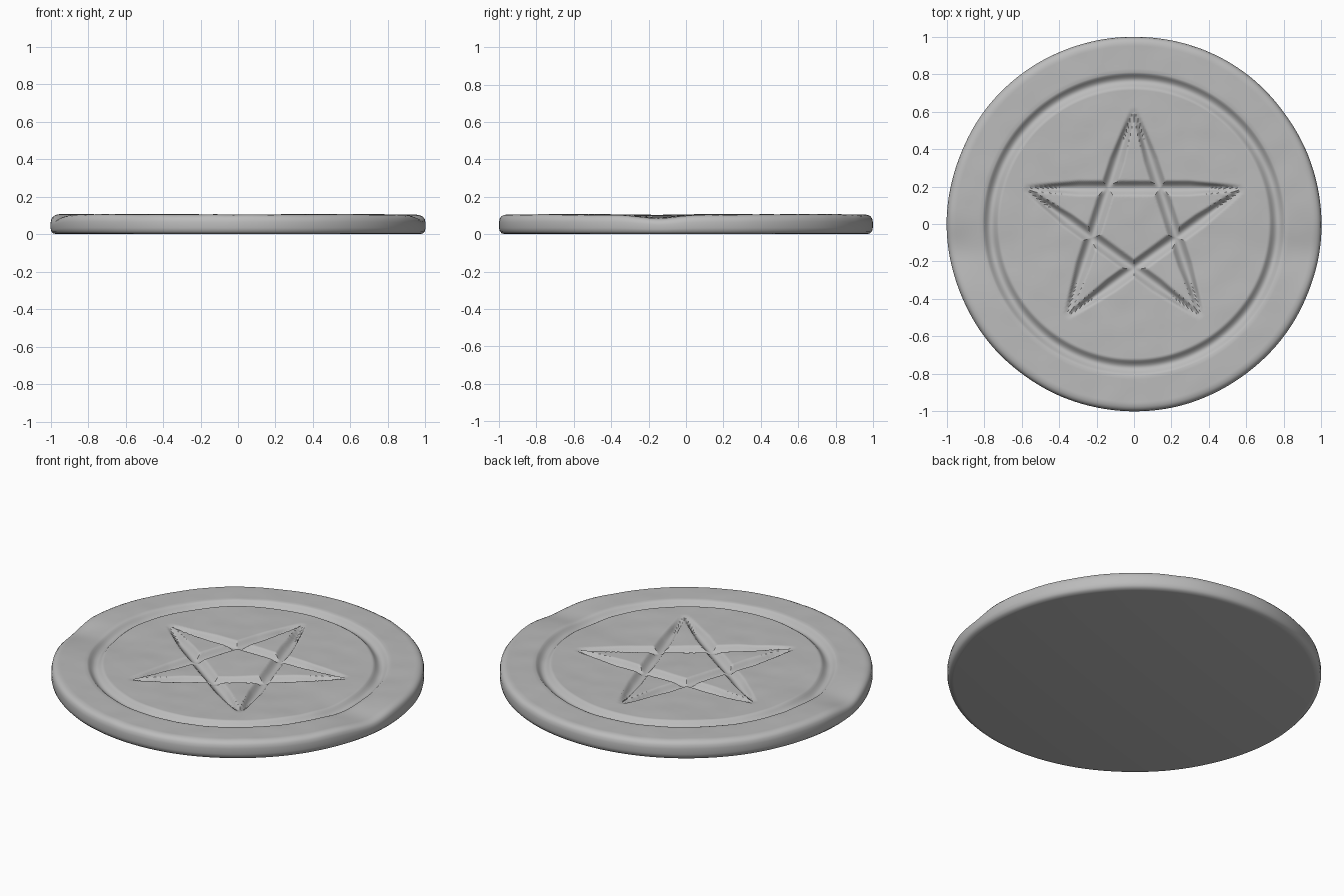
import bpy, bmesh, math
from mathutils import Vector, noise

cube = bpy.data.objects.get("Cube")
if cube:
    bpy.data.objects.remove(cube)

SEGMENTS = 320
THICK = 0.105
STAR_R = 0.62

clay = bpy.data.materials.new("grey clay")
clay.use_nodes = True
grey = (0.5, 0.5, 0.5, 1)
clay.diffuse_color = grey
clay.node_tree.nodes["Principled BSDF"].inputs["Base Color"].default_value = grey

# Five strokes joining every second point of the star
tips = [Vector((STAR_R * math.cos(a), STAR_R * math.sin(a)))
        for a in (math.pi / 2 + i * math.tau / 5 for i in range(5))]
strokes = [(tips[i], tips[(i + 2) % 5]) for i in range(5)]


def groove(distance, half_width):
    """Rounded channel section: 1 in the middle, 0 at the edge."""
    t = min(1, abs(distance) / half_width)
    return (1 - t * t) ** 1.5


def star_cut(p):
    cut = 0
    for a, b in strokes:
        along = (b - a).normalized()
        s = (p - a).dot(along) / (b - a).length
        if 0 < s < 1:
            # Each stroke narrows to a point at both ends
            width = 0.042 * min(1, 0.25 + 3 * min(s, 1 - s))
            depth = min(1, 8 * min(s, 1 - s))
            off = along.x * (p.y - a.y) - along.y * (p.x - a.x)
            cut = max(cut, depth * groove(off, width))
    return cut


def surface(x, y):
    """Height of the hand-pressed top face."""
    r = math.hypot(x, y)
    z = THICK + 0.005 * noise.noise((2.2 * x, 2.2 * y, 1))
    z += 0.0025 * noise.noise((8 * x, 8 * y, 4))
    # Worn sag on both sides of the rim
    z -= math.exp(-((y + 0.15) / 0.13) ** 2) * (0.004 + 0.018 * max(0, abs(x) - 0.6) / 0.4)
    z -= 0.028 * groove(r - 0.765, 0.042)
    z -= 0.032 * star_cut(Vector((x, y)))
    return z


# Section of the disc as (radius, share of the height), base to top
section = [(0.965, 0), (0.985, 0.04), (0.996, 0.15), (1, 0.32), (1, 0.62),
           (0.996, 0.8), (0.987, 0.91), (0.975, 0.97), (0.96, 1)]
r = 0.95
while r > 0.01:
    section.append((r, 1))
    r -= 0.008 if r < 0.82 else 0.02

bm = bmesh.new()
rings = []
for radius, share in section:
    ring = []
    for i in range(SEGMENTS):
        a = math.tau * i / SEGMENTS
        c, s = math.cos(a), math.sin(a)
        wobble = 1 + 0.004 * (noise.noise((2.5 * c, 2.5 * s, 7)) - 0.3)
        x, y = radius * wobble * c, radius * wobble * s
        ring.append(bm.verts.new((x, y, share * surface(x, y))))
    rings.append(ring)
for low, high in zip(rings, rings[1:]):
    for i in range(SEGMENTS):
        j = (i + 1) % SEGMENTS
        bm.faces.new((low[i], low[j], high[j], high[i]))

# Close the flat base and the middle of the top
bm.faces.new(list(reversed(rings[0])))
centre = bm.verts.new((0, 0, surface(0, 0)))
for i in range(SEGMENTS):
    bm.faces.new((rings[-1][i], rings[-1][(i + 1) % SEGMENTS], centre))

mesh = bpy.data.meshes.new("star_disc")
bm.to_mesh(mesh)
bm.free()
mesh.materials.append(clay)
disc = bpy.data.objects.new("star_disc", mesh)
bpy.context.collection.objects.link(disc)
bpy.context.view_layer.objects.active = disc
disc.select_set(True)
bpy.ops.object.shade_smooth_by_angle(angle=math.radians(40))
